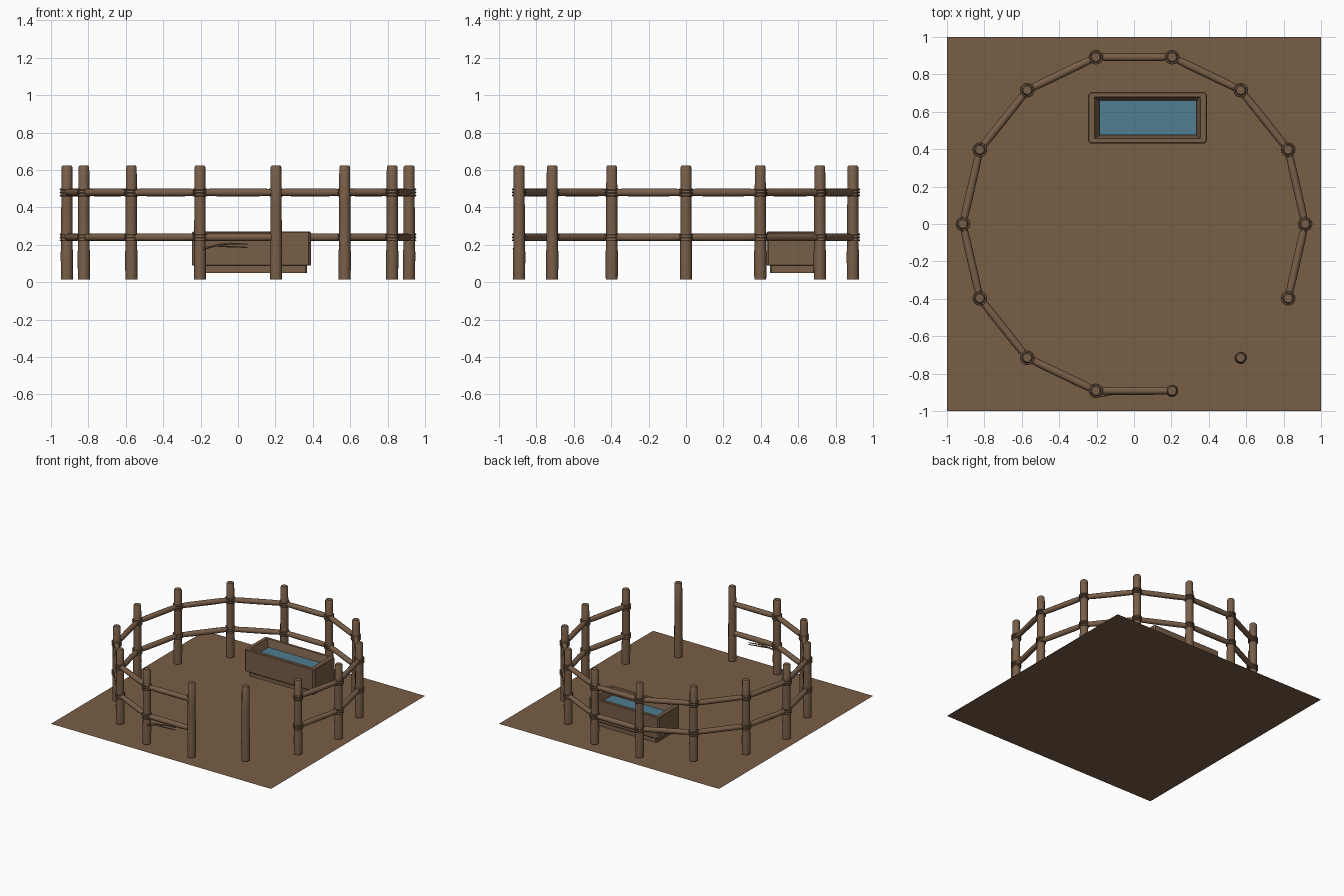
import bpy, bmesh, math
from mathutils import Vector, Matrix

if "Cube" in bpy.data.objects:
    bpy.data.objects.remove(bpy.data.objects["Cube"])


def material(name, color):
    m = bpy.data.materials.new(name)
    m.use_nodes = True
    m.diffuse_color = (*color, 1)
    bsdf = next(n for n in m.node_tree.nodes if n.type == 'BSDF_PRINCIPLED')
    bsdf.inputs["Base Color"].default_value = (*color, 1)
    return m


earth = material("earth brown", (0.19, 0.112, 0.062))
wood = material("wood brown", (0.19, 0.112, 0.065))
blue = material("water blue", (0.08, 0.205, 0.28))


def finish(name, bm, mat, smooth=False):
    bmesh.ops.recalc_face_normals(bm, faces=bm.faces)
    mesh = bpy.data.meshes.new(name)
    bm.to_mesh(mesh)
    bm.free()
    mesh.materials.append(mat)
    obj = bpy.data.objects.new(name, mesh)
    bpy.context.collection.objects.link(obj)
    if smooth:
        bpy.ops.object.select_all(action='DESELECT')
        obj.select_set(True)
        bpy.context.view_layer.objects.active = obj
        bpy.ops.object.shade_smooth_by_angle(angle=math.radians(40))
    return obj


def skin_rings(bm, rings, closed=False):
    """Bridge vertex rings; cap the ends, or join last to first."""
    rings = [[bm.verts.new(p) for p in ring] for ring in rings]
    pairs = list(zip(rings, rings[1:]))
    if closed:
        pairs.append((rings[-1], rings[0]))
    else:
        bm.faces.new(rings[0])
        bm.faces.new(rings[-1])
    for a, b in pairs:
        for i in range(len(a)):
            j = (i + 1) % len(a)
            bm.faces.new((a[i], a[j], b[j], b[i]))


def tube(name, points, radii, mat, sides=12):
    """Round bar through points, with one radius per point."""
    bm = bmesh.new()
    points = [Vector(p) for p in points]
    turn = (points[-1] - points[0]).to_track_quat('Z', 'Y')
    angles = [math.tau * i / sides for i in range(sides)]
    skin_rings(bm, [[p + turn @ Vector((r * math.cos(a), r * math.sin(a), 0)) for a in angles]
                    for p, r in zip(points, radii)])
    return finish(name, bm, mat, True)


def rope_wrap(name, center, heights, radius=0.033, thick=0.006, sides=16):
    """Stacked rope loops around a post."""
    bm = bmesh.new()
    for z in heights:
        rings = []
        for i in range(sides):
            spin = Matrix.Rotation(math.tau * i / sides, 3, 'Z')
            rings.append([Vector((center.x, center.y, z)) + spin @ Vector(
                (radius + thick * math.cos(math.tau * k / 6), 0, thick * math.sin(math.tau * k / 6)))
                for k in range(6)])
        skin_rings(bm, rings, closed=True)
    return finish(name, bm, wood, True)


def rect(box, z, cut):
    """Rectangle with chamfered corners at height z."""
    x0, x1, y0, y1 = box
    return [(x0 + cut, y0, z), (x1 - cut, y0, z), (x1, y0 + cut, z), (x1, y1 - cut, z),
            (x1 - cut, y1, z), (x0 + cut, y1, z), (x0, y1 - cut, z), (x0, y0 + cut, z)]


# Ground
bm = bmesh.new()
bmesh.ops.create_grid(bm, x_segments=1, y_segments=1, size=1)
finish("ground", bm, earth)

# Fence posts on a circle
COUNT, RADIUS = 14, 0.915
posts = [Vector((RADIUS * math.cos(math.tau * i / COUNT),
                 RADIUS * math.sin(math.tau * i / COUNT), 0)) for i in range(COUNT)]
GATE_POST, LAST_POST, FIRST_POST = 12, 11, 13
RAIL_HEIGHTS = (0.24, 0.48)

for i, p in enumerate(posts):
    profile = [(0.015, 0.032), (0.16, 0.033), (0.18, 0.031), (0.4, 0.03), (0.615, 0.029), (0.624, 0.023)]
    tube(f"post_{i}", [p + Vector((0, 0, z)) for z, r in profile], [r for z, r in profile], wood)
    if i not in (GATE_POST, LAST_POST):
        for h in RAIL_HEIGHTS:
            rope_wrap(f"rope_{i}_{h}", p, [h - 0.016, h, h + 0.016])

# Rails, leaving the gateway open
for i, p in enumerate(posts):
    if i in (LAST_POST, GATE_POST):
        continue
    q = posts[(i + 1) % COUNT]
    for h in RAIL_HEIGHTS:
        up = Vector((0, 0, h))
        tube(f"rail_{i}_{h}", [p.lerp(q, t) + up for t in (0, 0.25, 0.75, 1)],
             [0.018, 0.021, 0.021, 0.018], wood)

# Forked twig on a front post
tube("twig", [(-0.19, -0.92, 0.178), (-0.1, -0.905, 0.2), (-0.04, -0.895, 0.207), (0.05, -0.88, 0.203)],
     [0.007, 0.006, 0.005, 0.003], wood, 6)
tube("twig_fork", [(-0.12, -0.908, 0.195), (-0.05, -0.9, 0.19), (0.05, -0.885, 0.186)],
     [0.005, 0.005, 0.003], wood, 6)

# Water trough: plinth, hollow basin with sloped inner walls, water
bm = bmesh.new()
base = (-0.215, 0.37, 0.45, 0.69)
skin_rings(bm, [rect(base, 0.048, 0.008), rect(base, 0.095, 0.008)])
finish("trough_base", bm, wood)

outer = (-0.245, 0.39, 0.43, 0.705)
rim_outer = (-0.24, 0.385, 0.435, 0.70)
rim_inner = (-0.212, 0.355, 0.457, 0.68)
floor = (-0.185, 0.335, 0.475, 0.66)
bm = bmesh.new()
skin_rings(bm, [rect(rim_outer, 0.088, 0.012), rect(outer, 0.093, 0.012), rect(outer, 0.265, 0.012),
                rect(rim_outer, 0.27, 0.012), rect(rim_inner, 0.27, 0.001), rect(floor, 0.2, 0.001)])
finish("trough_basin", bm, wood)

bm = bmesh.new()
bm.faces.new([bm.verts.new(v) for v in rect(floor, 0.212, 0.001)])
water = finish("water", bm, blue)
if water.data.polygons[0].normal.z < 0:
    water.data.flip_normals()
